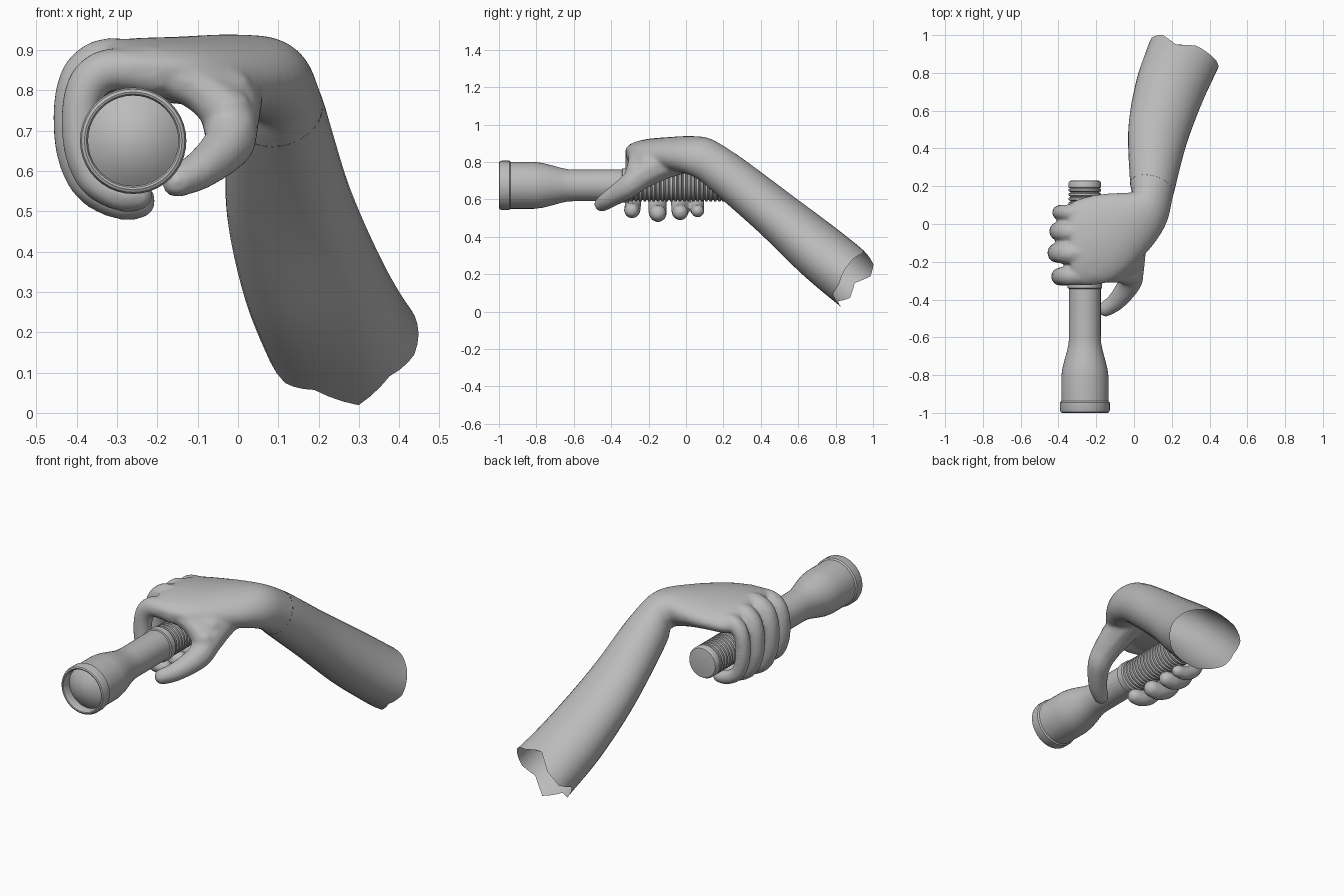
import bpy, bmesh, math
from mathutils import Vector

if "Cube" in bpy.data.objects:
    bpy.data.objects.remove(bpy.data.objects["Cube"])

grey = bpy.data.materials.new("plain_grey")
grey.diffuse_color = (0.5, 0.5, 0.5, 1)
grey.use_nodes = True
grey.node_tree.nodes["Principled BSDF"].inputs["Base Color"].default_value = grey.diffuse_color


def finish(bm, name, angle=40):
    me = bpy.data.meshes.new(name)
    bm.to_mesh(me)
    bm.free()
    ob = bpy.data.objects.new(name, me)
    bpy.context.collection.objects.link(ob)
    me.materials.append(grey)
    for o in bpy.context.selected_objects:
        o.select_set(False)
    ob.select_set(True)
    bpy.context.view_layer.objects.active = ob
    bpy.ops.object.shade_smooth_by_angle(angle=math.radians(angle))
    return ob


def spline(rows, steps):
    """Catmull-Rom through equal-length rows of numbers."""
    out = []
    for i in range(len(rows) - 1):
        p = [rows[max(0, min(len(rows) - 1, i + k))] for k in (-1, 0, 1, 2)]
        for s in range(steps):
            t = s / steps
            out.append([0.5 * (2 * b + (c - a) * t + (2 * a - 5 * b + 4 * c - d) * t * t
                               + (3 * b - a - 3 * c + d) * t ** 3) for a, b, c, d in zip(*p)])
    return out + [list(rows[-1])]


def add_loft(bm, rings, closed):
    n = len(rings[0])
    vs = [[bm.verts.new(p) for p in r] for r in rings]
    for a, b in zip(vs, vs[1:]):
        for i in range(n):
            bm.faces.new((a[i], a[(i + 1) % n], b[(i + 1) % n], b[i]))
    if closed:
        bm.faces.new(vs[0][::-1])
        bm.faces.new(vs[-1])
    bmesh.ops.recalc_face_normals(bm, faces=bm.faces)


def ring(row, n=36):
    c, u, v = Vector(row[:3]), Vector(row[3:6]), Vector(row[6:])
    return [c + u * math.cos(2 * math.pi * i / n) + v * math.sin(2 * math.pi * i / n) for i in range(n)]


# Limb sections, knuckles to elbow: centre, half-width vector, half-thickness vector
STEPS = 6
limb = spline([
    (-.34, -.10, .850, .010, -.19, .01, 0, 0, .055),
    (-.29, -.10, .850, .020, -.225, .01, 0, 0, .076),
    (-.15, -.07, .850, .050, -.225, .0, 0, 0, .083),
    (-.01, .00, .843, .065, -.165, -.01, .01, .01, .095),
    (.080, .08, .825, .085, -.090, -.01, .02, .03, .098),
    (.095, .19, .755, .115, -.030, 0, .01, .065, .095),
    (.125, .47, .530, .155, -.035, .01, .0, .085, .100),
    (.190, .71, .325, .178, -.035, .02, -.01, .100, .115),
    (.262, .89, .175, .185, -.035, .04, -.025, .100, .120)], STEPS)
cut = 5 * STEPS

# Forearm: open shell with a jagged end
rings = [ring(r) for r in limb[cut:]]
along = Vector((.2, .78, -.6)).normalized()
jag = [-.01, -.02, -.02, -.055, .01, .02, -.03, .01, -.01, .06, 0, .01]
for k, amount in ((-1, 1), (-2, .5), (-3, .2)):
    for i in range(36):
        f, j = (i % 3) / 3, i // 3
        rings[k][i] += along * amount * (jag[j] * (1 - f) + jag[(j + 1) % 12] * f)
bm = bmesh.new()
add_loft(bm, rings, False)
finish(bm, "forearm", 60)

# Hand: palm loft plus beaded fingers and thumb, fused together
bm = bmesh.new()
add_loft(bm, [ring(r) for r in limb[:cut + 5]], True)


def digit(points):
    for x, y, z, r in spline(points, 7):
        b = bmesh.ops.create_icosphere(bm, subdivisions=2, radius=r)
        bmesh.ops.translate(bm, verts=b["verts"], vec=(x, y, z))


# Fingers: offsets from the torch axis, then per-finger position, reach and thickness
AX, AZ = -.26, .675
curl = [(.06, .175, 1.1), (-.07, .186, 1.12), (-.130, .125, 1.05), (-.138, .0, 1),
        (-.105, -.095, .95), (-.04, -.137, .95), (.01, -.142, .88)]
for y0, y1, reach, thick in ((-.27, -.29, .94, .048), (-.155, -.150, 1.05, .053),
                             (-.045, -.030, 1.01, .049), (.06, .063, .96, .040)):
    digit([(AX + dx * reach, y0 + (y1 - y0) * i / 6, AZ + dz * reach, thick * t)
           for i, (dx, dz, t) in enumerate(curl)])
# Thumb and its base
digit([(-.02, -.02, .83, .095), (-.022, -.14, .785, .088), (-.018, -.24, .725, .074),
       (-.025, -.315, .665, .064), (-.09, -.405, .605, .051), (-.15, -.450, .575, .042)])
# Webs between thumb and index
digit([(-.03, -.20, .79, .075), (-.13, -.24, .83, .065), (-.22, -.25, .85, .065)])
digit([(-.025, -.26, .745, .066), (-.09, -.255, .80, .058), (-.18, -.255, .845, .058)])

hand = finish(bm, "hand", 80)
mod = hand.modifiers.new("fuse", "REMESH")
mod.mode = 'VOXEL'
mod.voxel_size = .010
mod.use_smooth_shade = True
mod2 = hand.modifiers.new("soften", "SMOOTH")
mod2.factor = .5
mod2.iterations = 6
for m in ("fuse", "soften"):
    bpy.ops.object.modifier_apply(modifier=m)
# Open the hand at the wrist where the forearm begins
bm = bmesh.new()
bm.from_mesh(hand.data)
c, u, v = (Vector(limb[cut][k:k + 3]) for k in (0, 3, 6))
nrm = u.cross(v)
if nrm.y < 0:
    nrm.negate()
# only the geometry near the wrist is cut, the fingers stay whole
near = [f for f in bm.faces if f.calc_center_median().x > -.08 and f.calc_center_median().y > .02]
geom = list({e for f in near for e in f.edges} | {x for f in near for x in f.verts}) + near
bmesh.ops.bisect_plane(bm, geom=geom, plane_co=c, plane_no=nrm, clear_outer=True)
for f in bm.faces:
    f.smooth = True
bm.to_mesh(hand.data)
bm.free()


# Torch parts: profiles of (y, radius) turned about the long axis
def turned(name, profile, n=40):
    bm = bmesh.new()
    add_loft(bm, [[(AX + r * math.cos(2 * math.pi * i / n), y, AZ + r * math.sin(2 * math.pi * i / n))
                   for i in range(n)] for y, r in profile], True)
    return finish(bm, name, 35)


turned("torch_rim", [(-.945, .112), (-.99, .112), (-.998, .116), (-1, .121), (-.996, .128),
                     (-.985, .132), (-.945, .132), (-.937, .124)])
# Domed lens
turned("torch_lens", [(-.95 - .045 * (1 - (a / 10) ** 2), .113 * a / 10) for a in range(10, 0, -1)]
       + [(-.995, .002)])
turned("torch_body", [(-.945, .125), (-.81, .125), (-.77, .120), (-.72, .108), (-.67, .094),
                      (-.63, .086), (-.59, .084), (-.33, .084)])
turned("torch_collar", [(-.345, .080), (-.34, .091), (-.305, .091), (-.30, .080)])
ridges = [(-.305, .077)]
for i in range(21):
    y = -.30 + i * .0235
    ridges += [(y, .077), (y + .004, .086), (y + .015, .086), (y + .019, .077)]
turned("torch_grip", ridges + [(.20, .077)])
turned("torch_tail_cap", [(.19, .078), (.193, .086), (.218, .086), (.228, .080), (.23, .07)])
